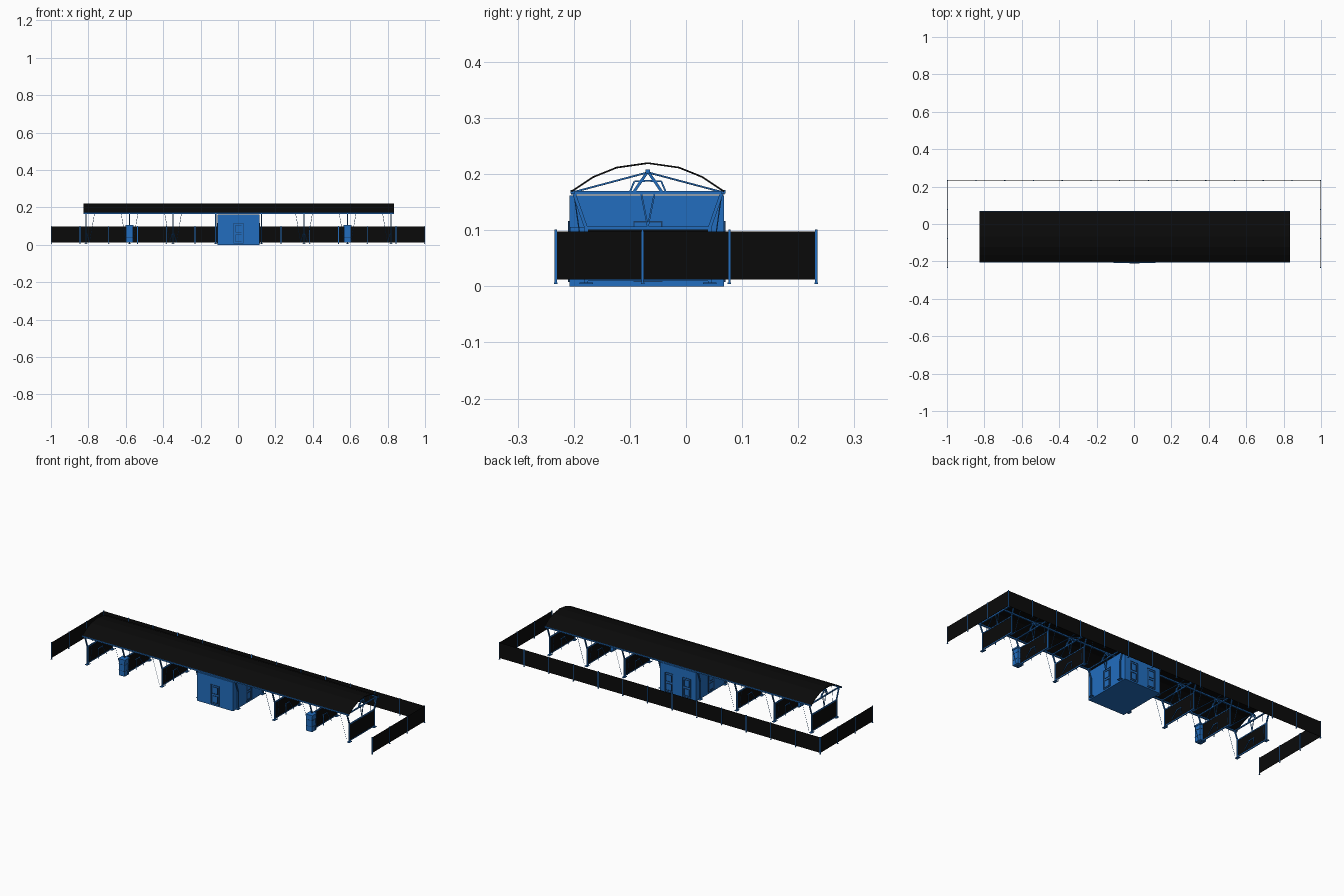
import bpy
import bmesh
from mathutils import Vector

cube = bpy.data.objects.get("Cube")
if cube:
    bpy.data.objects.remove(cube, do_unlink=True)


def material(name, color):
    m = bpy.data.materials.new(name)
    m.use_nodes = True
    m.diffuse_color = color
    m.node_tree.nodes["Principled BSDF"].inputs["Base Color"].default_value = color
    return m


BLUE = material("blue paint", (0.016, 0.155, 0.52, 1))
NAVY = material("dark blue trim", (0.01, 0.045, 0.13, 1))
BLACK = material("black sheet", (0.003, 0.003, 0.003, 1))


class Part:
    """Collects boxes and bars into one named object."""

    def __init__(self, name, mat):
        self.name, self.mat, self.bm = name, mat, bmesh.new()

    def box(self, x0, x1, y0, y1, z0, z1):
        verts = bmesh.ops.create_cube(self.bm, size=1)["verts"]
        for v in verts:
            v.co = Vector((x0 + (v.co.x + .5) * (x1 - x0),
                           y0 + (v.co.y + .5) * (y1 - y0),
                           z0 + (v.co.z + .5) * (z1 - z0)))

    def bar(self, a, b, t=0.004):
        a, b = Vector(a), Vector(b)
        d = b - a
        rot = d.to_track_quat('Z', 'Y')
        for v in bmesh.ops.create_cube(self.bm, size=1)["verts"]:
            v.co = (a + b) / 2 + rot @ Vector((v.co.x * t, v.co.y * t, v.co.z * d.length))

    def finish(self):
        mesh = bpy.data.meshes.new(self.name)
        self.bm.to_mesh(mesh)
        self.bm.free()
        mesh.materials.append(self.mat)
        ob = bpy.data.objects.new(self.name, mesh)
        bpy.context.collection.objects.link(ob)
        return ob


MID = -0.068          # centre line of the shelter in y
CX = 0.003            # centre of the shelter in x
HALF = 0.83           # half length of the roof
EAVE = 0.137          # half depth of the roof

# Perimeter fence: sheets on the back and both sides, with slim posts
sheets = Part("fence_sheets", BLACK)
posts = Part("fence_posts", BLUE)
W, D = 0.998, 0.232
sheets.box(-W, W, D - .001, D + .001, .012, .098)
for i in range(14):
    x = -W + 2 * W * i / 13
    posts.box(x - .002, x + .002, D - .002, D + .002, .004, .101)
    posts.box(x - .003, x + .003, D - .003, D + .003, .004, .007)
for s in (-1, 1):
    sheets.box(s * W - .001, s * W + .001, -D, D, .012, .098)
    for i in range(4):
        y = -D + 2 * D * i / 3
        posts.box(s * W - .002, s * W + .002, y - .002, y + .002, .004, .101)
        posts.box(s * W - .003, s * W + .003, y - .003, y + .003, .004, .007)
sheets.finish()
posts.finish()

# Faceted barrel roof sheet
half_profile = [(EAVE, .17), (.098, .196), (.056, .213), (0, .221)]
profile = [(-y, z) for y, z in half_profile] + half_profile[-2::-1]
bm = bmesh.new()
rows = [[bm.verts.new((CX + s * HALF, MID + y, z)) for y, z in profile] for s in (-1, 1)]
for i in range(len(profile) - 1):
    bm.faces.new((rows[0][i], rows[1][i], rows[1][i + 1], rows[0][i + 1]))
mesh = bpy.data.meshes.new("roof_sheet")
bm.to_mesh(mesh)
bm.free()
mesh.materials.append(BLACK)
roof = bpy.data.objects.new("roof_sheet", mesh)
bpy.context.collection.objects.link(roof)
solid = roof.modifiers.new("thickness", 'SOLIDIFY')
solid.thickness = 0.003

# Eave beams and ridge beam
beams = Part("roof_beams", BLUE)
for s in (-1, 1):
    y = MID + s * (EAVE - .003)
    beams.box(CX - HALF, CX + HALF, y - .004, y + .004, .165, .172)
beams.box(CX - HALF, CX + HALF, MID - .004, MID + .004, .201, .208)
beams.finish()

# Bay frames: posts with splayed heads, tie bar, ridge trestle and braces
frames = Part("bay_frames", BLUE)
panels = Part("bay_panels", BLACK)
bays = [s * x + CX for s in (-1, 1) for x in (.815, .583, .35)]
for x in bays + [CX - .122, CX + .122]:
    frames.bar((x, MID - EAVE, .167), (x, MID + EAVE, .167), .006)
    for s in (-1, 1):
        y = MID + s * .11
        frames.bar((x, y, .004), (x, y, .106), .006)
        frames.bar((x, y, .104), (x, MID + s * .132, .167), .006)
        frames.box(x - .008, x + .008, y - .012, y + .012, .004, .007)
        frames.bar((x, MID + s * .025, .168), (x, MID, .205), .005)
        frames.bar((x, MID, .106), (x, MID + s * .012, .166), .003)
        # curved bracket beside the trestle
        frames.bar((x, MID + s * .032, .168), (x, MID + s * .024, .187), .003)
        frames.bar((x, MID + s * .024, .187), (x, MID, .188), .003)

for x in bays:
    # Divider panel with its rim
    panels.box(x - .0015, x + .0015, MID - .108, MID + .108, .014, .102)
    for z in (.012, .104):
        frames.bar((x, MID - .11, z), (x, MID + .11, z), .005)
    for side in (-1, 1):
        if abs(x + side * .05) > HALF:
            continue
        for s in (-1, 1):
            # Thin braces up to the eaves, and stays up to the ridge
            frames.bar((x + side * .018, MID + s * .11, .012),
                       (x + side * .045, MID + s * .132, .168), .0015)
            frames.bar((x + side * .05, MID + s * .132, .168),
                       (x, MID, .203), .003)
            # Trestle feet against the panel
            frames.bar((x + side * .018, MID + s * .035, .012),
                       (x + side * .004, MID + s * .015, .06), .003)
        frames.bar((x + side * .004, MID - .02, .06), (x + side * .004, MID + .02, .06), .003)
frames.finish()
panels.finish()

# Service cabinets at the front of the middle bays
cabinets = Part("service_cabinets", BLUE)
trim = Part("cabinet_trim", NAVY)
for s in (-1, 1):
    x = CX + s * .583
    cabinets.box(x - .018, x + .018, -.205, -.165, .012, .104)
    cabinets.box(x - .021, x + .021, -.207, -.163, .098, .106)
    for z in (.04, .075):
        trim.box(x - .019, x + .019, -.2055, -.1645, z, z + .002)
cabinets.finish()
trim.finish()

# Central booth
booth = Part("booth", BLUE)
X0, X1, Y0, Y1 = CX - .112, CX + .112, -.208, .068
booth.box(X0, X1, Y0, Y1, 0, .162)
booth.finish()

# Outlined doors and windows on the booth walls
outline = Part("booth_door_outlines", NAVY)


def opening(wall, c, w, z0, z1):
    """Rectangular outline on a wall; wall is (axis, position)."""
    axis, p = wall
    t = .0025
    for a, b, lo, hi in ((c - w, c + w, z0, z0 + t), (c - w, c + w, z1 - t, z1),
                         (c - w, c - w + t, z0, z1), (c + w - t, c + w, z0, z1)):
        if axis == 'y':
            outline.box(a, b, p - .002, p + .002, lo, hi)
        else:
            outline.box(p - .002, p + .002, a, b, lo, hi)


walls = [(('y', Y0), [CX]), (('y', Y1), [CX - .055, CX + .055]),
         (('x', X0), [MID]), (('x', X1), [MID])]
for wall, centres in walls:
    for c in centres:
        opening(wall, c, .026, .008, .116)
        opening(wall, c, .017, .066, .106)
        opening(wall, c, .017, .016, .056)
outline.finish()
